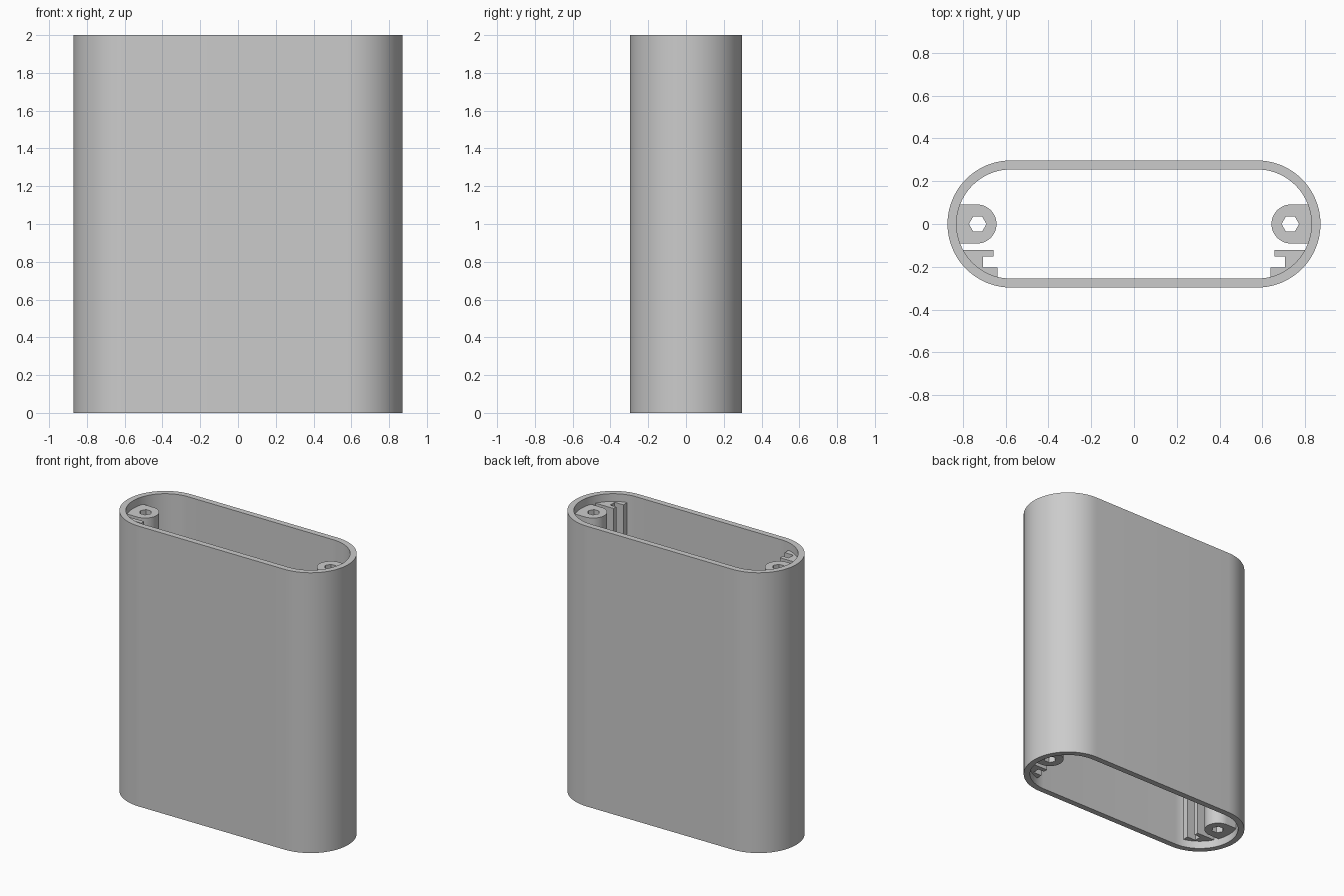
import bpy, bmesh
from math import radians, cos, sin

old = bpy.data.objects.get("Cube")
if old:
    bpy.data.objects.remove(old, do_unlink=True)

HEIGHT = 2.0
END_X = 0.574      # centre of the rounded ends
OUTER_R = 0.297
INNER_R = 0.255
RECESS = 0.055     # inner fittings stop short of both rims

grey = bpy.data.materials.new("plain grey")
grey.use_nodes = True
colour = (0.6, 0.6, 0.6, 1)
grey.diffuse_color = colour
grey.node_tree.nodes["Principled BSDF"].inputs["Base Color"].default_value = colour


def arc(cx, cy, r, start, end, steps):
    angles = [radians(start + (end - start) * i / steps) for i in range(steps + 1)]
    return [(cx + r * cos(a), cy + r * sin(a)) for a in angles]


def stadium(r):
    return arc(END_X, 0, r, -90, 90, 40) + arc(-END_X, 0, r, 90, 270, 40)


def extrude_profile(name, loops, z0, z1, mirror=False):
    """Extrude closed outlines (outer loop, then holes) into a solid."""
    bm = bmesh.new()
    edges = []
    for loop in loops:
        verts = [bm.verts.new((x, y, z0)) for x, y in loop]
        edges += [bm.edges.new((v, verts[i - 1])) for i, v in enumerate(verts)]
    bmesh.ops.triangle_fill(bm, edges=edges, use_beauty=True)
    result = bmesh.ops.extrude_face_region(bm, geom=bm.faces[:], use_keep_orig=True)
    top = [g for g in result["geom"] if isinstance(g, bmesh.types.BMVert)]
    bmesh.ops.translate(bm, verts=top, vec=(0, 0, z1 - z0))
    bmesh.ops.recalc_face_normals(bm, faces=bm.faces[:])
    bmesh.ops.dissolve_limit(bm, angle_limit=0.001, verts=bm.verts[:], edges=bm.edges[:])
    mesh = bpy.data.meshes.new(name)
    bm.to_mesh(mesh)
    bm.free()
    mesh.materials.append(grey)
    obj = bpy.data.objects.new(name, mesh)
    bpy.context.collection.objects.link(obj)
    if mirror:
        obj.modifiers.new("both_sides", 'MIRROR')
    bpy.ops.object.select_all(action='DESELECT')
    obj.select_set(True)
    bpy.context.view_layer.objects.active = obj
    bpy.ops.object.shade_smooth_by_angle(angle=radians(30))
    return obj


# Open tube with rounded ends
extrude_profile("shell", [stadium(OUTER_R), stadium(INNER_R)], 0, HEIGHT)

# Screw bosses with hexagonal holes, merged into the end walls
boss = [(0.835, 0.091)] + arc(0.733, 0, 0.091, 90, 270, 24) + [(0.835, -0.091)]
hexagon = arc(0.73, 0, 0.041, 0, 300, 5)
extrude_profile("screw_boss", [boss, hexagon], RECESS, HEIGHT - RECESS, True)

# Slotted board guides, backed by the curved wall
guide = [(0.637, -0.27), (0.637, -0.203), (0.705, -0.203),
         (0.705, -0.152), (0.657, -0.152), (0.657, -0.121)]
guide += arc(END_X, 0, 0.275, -26.1, -74, 12)
extrude_profile("board_guide", [guide], RECESS, HEIGHT - RECESS, True)
